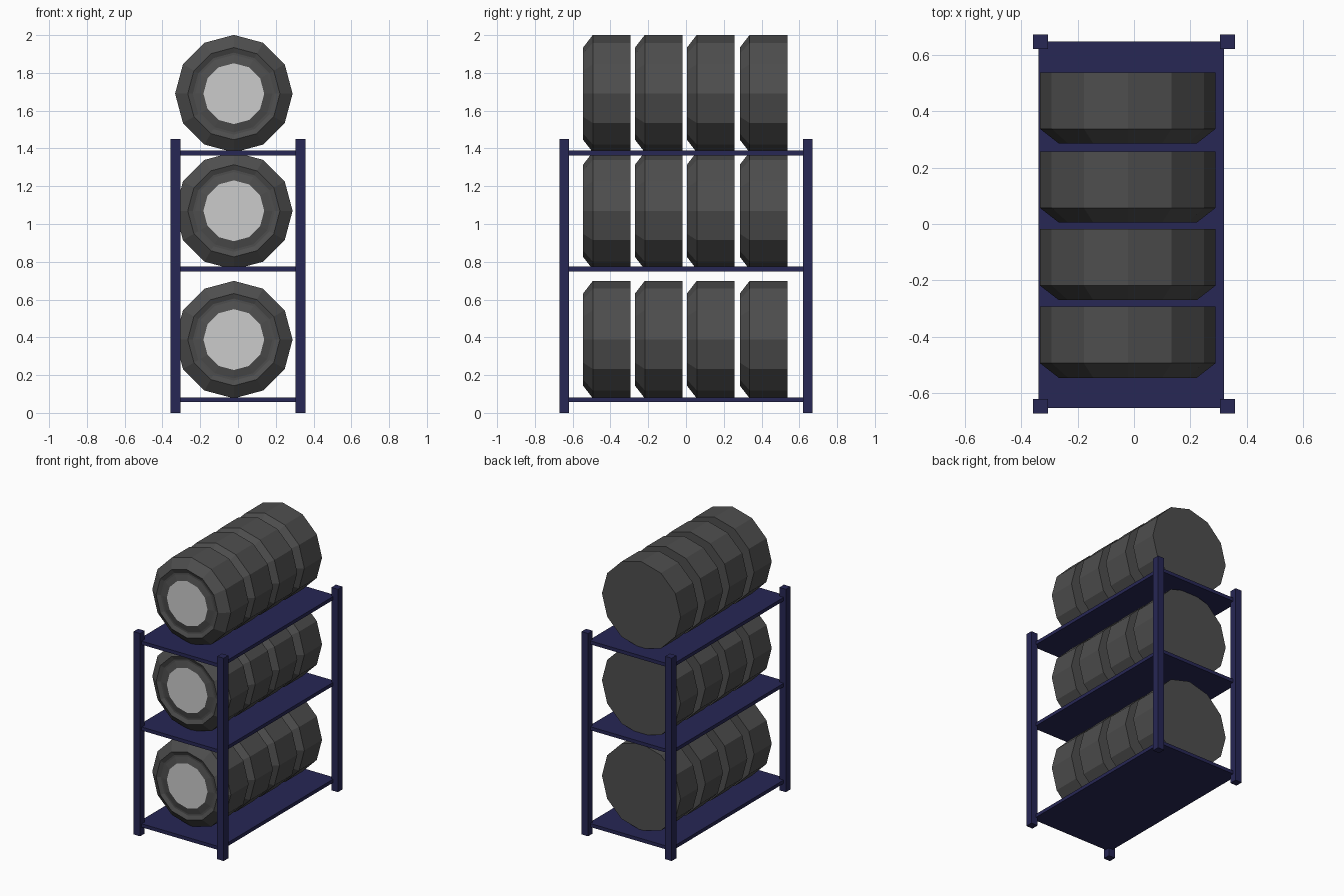
import bpy, bmesh
from math import sin, cos, tau

if "Cube" in bpy.data.objects:
    bpy.data.objects.remove(bpy.data.objects["Cube"])


def material(name, rgb):
    m = bpy.data.materials.new(name)
    m.diffuse_color = (*rgb, 1)
    m.use_nodes = True
    m.node_tree.nodes["Principled BSDF"].inputs["Base Color"].default_value = m.diffuse_color
    return m


navy = material("navy_paint", (0.02, 0.02, 0.09))
rubber = material("dark_rubber", (0.076, 0.076, 0.076))
metal = material("rim_metal", (0.7, 0.7, 0.7))


def finish(bm, name, mats):
    bmesh.ops.recalc_face_normals(bm, faces=bm.faces)
    me = bpy.data.meshes.new(name)
    bm.to_mesh(me)
    bm.free()
    for m in mats:
        me.materials.append(m)
    ob = bpy.data.objects.new(name, me)
    bpy.context.collection.objects.link(ob)


def box(name, lo, hi):
    bm = bmesh.new()
    bmesh.ops.create_cube(bm, size=1)
    for v in bm.verts:
        v.co = [l + (c + 0.5) * (h - l) for c, l, h in zip(v.co, lo, hi)]
    finish(bm, name, [navy])


# tyre profile from back to front: (radius, depth from the front)
PROFILE = [(0.311, 0.252), (0.311, 0.052), (0.244, 0.0),
           (0.217, 0.012), (0.205, 0.012), (0.161, 0.002)]
SIDES = 12


def tyre(name, x, y, z):
    bm = bmesh.new()
    rings = [[bm.verts.new((x + r * cos(tau * i / SIDES), y + d, z + r * sin(tau * i / SIDES)))
              for i in range(SIDES)] for r, d in PROFILE]
    for a, b in zip(rings, rings[1:]):
        for i in range(SIDES):
            j = (i + 1) % SIDES
            bm.faces.new((a[i], a[j], b[j], b[i]))
    bm.faces.new(rings[0])                       # plain back
    bm.faces.new(rings[-1]).material_index = 1   # rim disc
    finish(bm, name, [rubber, metal])


# corner posts
for sx, side in ((-1, "left"), (1, "right")):
    for sy, end in ((-1, "front"), (1, "back")):
        cx, cy = sx * 0.331, sy * 0.645
        box(f"{end}_{side}_post", (cx - 0.026, cy - 0.026, 0), (cx + 0.026, cy + 0.026, 1.45))

# shelves, each with a row of four tyres
for level, (top, centre) in enumerate(((0.082, 0.388), (0.774, 1.07), (1.388, 1.69)), 1):
    box(f"shelf_{level}", (-0.339, -0.652, top - 0.025), (0.318, 0.646, top))
    for n, y in enumerate((-0.545, -0.27, 0.005, 0.285), 1):
        tyre(f"tyre_{level}_{n}", -0.022, y, centre)
